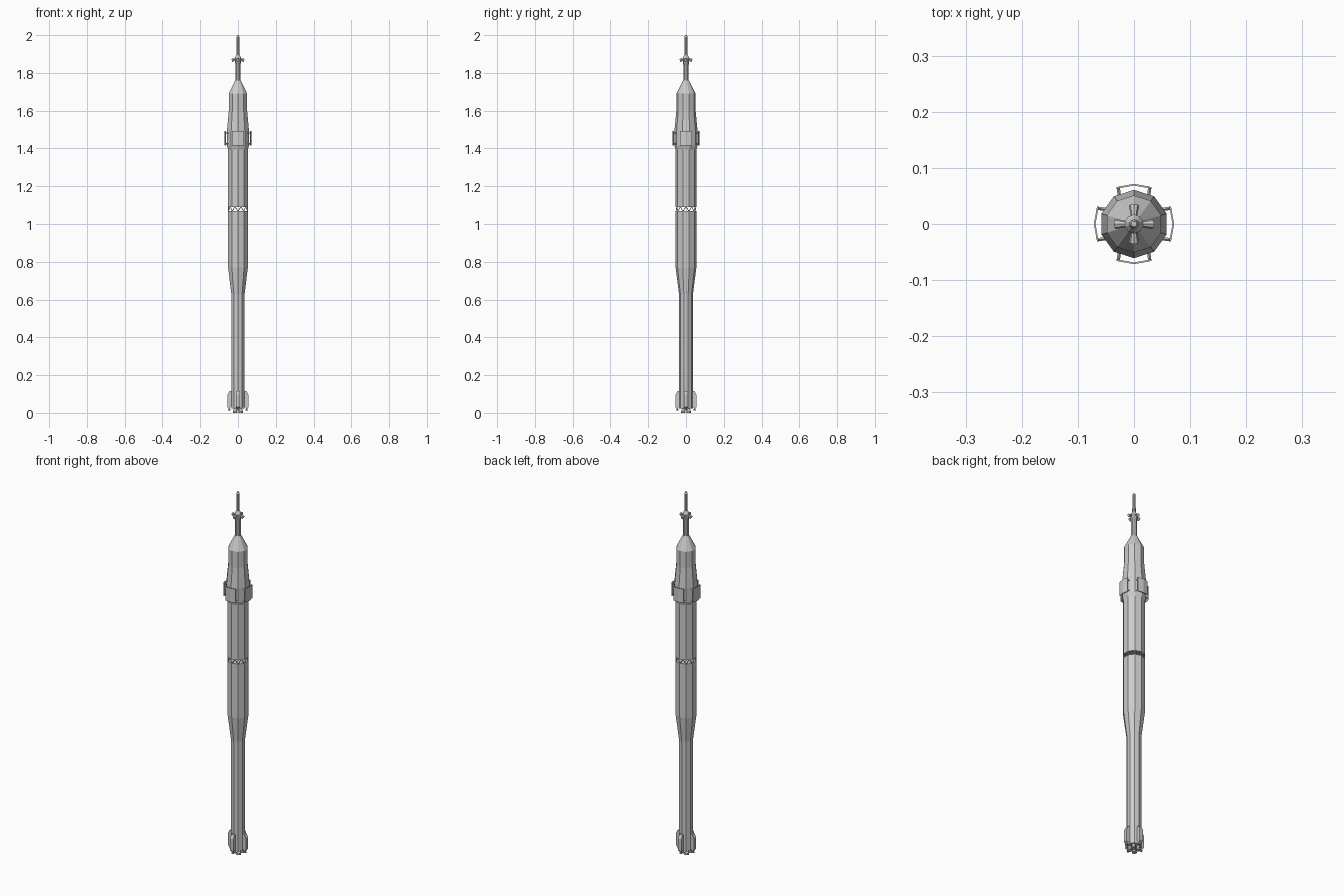
import bpy, bmesh
from math import sin, cos, pi, radians
from mathutils import Vector, Matrix

if "Cube" in bpy.data.objects:
    bpy.data.objects.remove(bpy.data.objects["Cube"])


def make(name, verts, faces):
    mesh = bpy.data.meshes.new(name)
    bm = bmesh.new()
    vs = [bm.verts.new(v) for v in verts]
    for f in faces:
        bm.faces.new([vs[i] for i in f])
    bmesh.ops.recalc_face_normals(bm, faces=bm.faces)
    bm.to_mesh(mesh)
    bm.free()
    ob = bpy.data.objects.new(name, mesh)
    bpy.context.collection.objects.link(ob)
    return ob


def lathe(name, profile, sides=10, start=0.0, centre=(0, 0)):
    """Closed faceted body from (radius, z) points, listed bottom to top."""
    verts = [(centre[0] + r * cos(start + 2 * pi * i / sides),
              centre[1] + r * sin(start + 2 * pi * i / sides), z)
             for r, z in profile for i in range(sides)]
    faces = [(k * sides + i, k * sides + (i + 1) % sides,
              (k + 1) * sides + (i + 1) % sides, (k + 1) * sides + i)
             for k in range(len(profile) - 1) for i in range(sides)]
    top = (len(profile) - 1) * sides
    faces += [tuple(range(sides)), tuple(range(top, top + sides))]
    return make(name, verts, faces)


def strut(name, a, b, r, sides=4):
    a, b = Vector(a), Vector(b)
    q = (b - a).to_track_quat('Z', 'Y')
    ring = [q @ Vector((r * cos(2 * pi * i / sides), r * sin(2 * pi * i / sides), 0))
            for i in range(sides)]
    faces = [(i, (i + 1) % sides, sides + (i + 1) % sides, sides + i) for i in range(sides)]
    faces += [tuple(range(sides)), tuple(range(sides, 2 * sides))]
    return make(name, [a + p for p in ring] + [b + p for p in ring], faces)


def prism(name, section, half_width):
    """Extrude an (x, z) outline sideways along y."""
    n = len(section)
    verts = [(x, s * half_width, z) for s in (-1, 1) for x, z in section]
    faces = [(i, (i + 1) % n, n + (i + 1) % n, n + i) for i in range(n)]
    return make(name, verts, faces + [tuple(range(n)), tuple(range(n, 2 * n))])


def plan(name, outline, z0, z1):
    """Extrude an (x, y) outline upward."""
    n = len(outline)
    verts = [(x, y, z) for z in (z0, z1) for x, y in outline]
    faces = [(i, (i + 1) % n, n + (i + 1) % n, n + i) for i in range(n)]
    return make(name, verts, faces + [tuple(range(n)), tuple(range(n, 2 * n))])


def turn(ob, angle):
    ob.data.transform(Matrix.Rotation(angle, 4, 'Z'))


# Main stages
START = pi / 2
lathe("core_stage", [(0.037, 0.022), (0.037, 0.63), (0.055, 0.77), (0.055, 1.069)], start=START)
lathe("upper_stage", [(0.055, 1.09), (0.055, 1.395), (0.061, 1.415), (0.061, 1.495),
                      (0.051, 1.60), (0.051, 1.69), (0.016, 1.76)], start=START)

# Open truss between stages
N = 10
for i in range(N):
    a, m, b = (START + 2 * pi * (i + k) / N for k in (0, 0.5, 1))
    rm = 0.053 * cos(pi / N)
    low = [(0.053 * cos(t), 0.053 * sin(t), 1.066) for t in (a, b)]
    apex = (rm * cos(m), rm * sin(m), 1.093)
    for p in low:
        strut("truss_strut", p, apex, 0.002)

# Escape tower
lathe("escape_motor", [(0.0145, 1.755), (0.0145, 1.845), (0.017, 1.86), (0.017, 1.88),
                       (0.009, 1.895), (0.008, 1.99), (0.005, 2.0)], start=START)

for k in range(4):
    ang = k * pi / 2
    # Escape nozzles angled outward and down
    noz = lathe("escape_nozzle", [(0.005, 0), (0.009, 0.022)], 8)
    noz.data.transform(Matrix.Translation((0.012, 0, 1.874)) @ Matrix.Rotation(radians(112), 4, 'Y'))
    turn(noz, ang)

    # Folded stabiliser panels, bent along the middle
    panel = plan("stabiliser_panel",
                 [(0.066, -0.031), (0.0715, 0), (0.066, 0.031),
                  (0.063, 0.031), (0.0685, 0), (0.063, -0.031)], 1.415, 1.492)
    turn(panel, ang)
    for s in (-1, 1):
        for z in (1.425, 1.482):
            turn(strut("panel_bracket", (0.064, s * 0.028, z), (0.050, s * 0.026, z), 0.003), ang)

    # Steering pods at the base
    pod = prism("base_pod", [(0.034, 0.035), (0.046, 0.022), (0.055, 0.03), (0.055, 0.095),
                             (0.045, 0.115), (0.034, 0.115)], 0.010)
    turn(pod, ang)

    # Main engine bells and small steering nozzles
    d = ang + pi / 4
    lathe("engine_bell", [(0.013, 0.0), (0.010, 0.012), (0.006, 0.026)], 10,
          centre=(0.021 * cos(d), 0.021 * sin(d)))
    lathe("steering_nozzle", [(0.006, 0.012), (0.004, 0.03)], 8,
          centre=(0.046 * cos(ang), 0.046 * sin(ang)))
